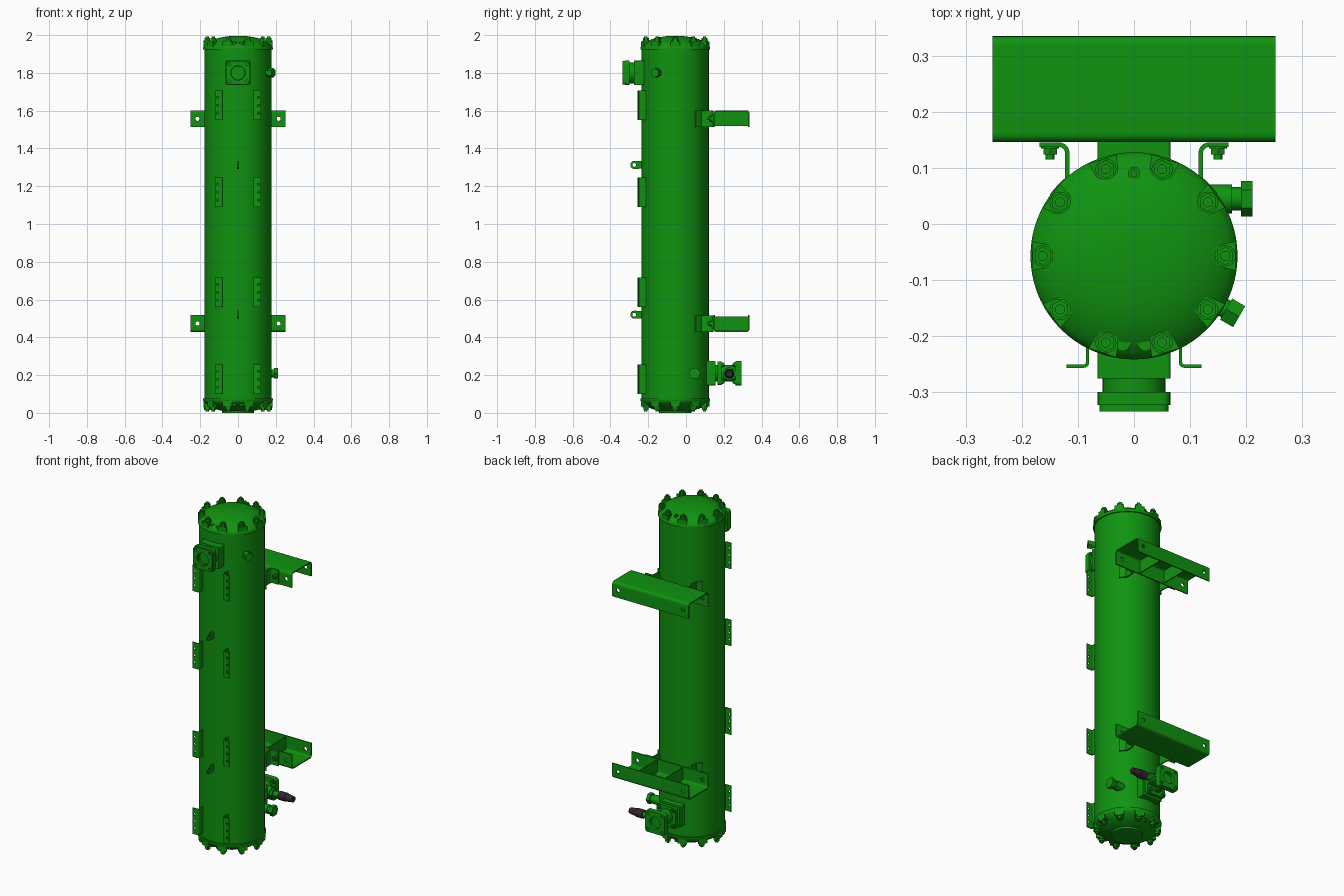
import bpy, bmesh
from math import cos, sin, pi, radians
from mathutils import Vector, Matrix

if "Cube" in bpy.data.objects:
    bpy.data.objects.remove(bpy.data.objects["Cube"])

X, Y, Z = Vector((1, 0, 0)), Vector((0, 1, 0)), Vector((0, 0, 1))
AXIS_Y = -0.057          # vessel axis
MID = 1.0                # half height, caps mirror about it
parts = []


def material(name, color):
    m = bpy.data.materials.new(name)
    m.use_nodes = True
    m.diffuse_color = color
    m.node_tree.nodes["Principled BSDF"].inputs["Base Color"].default_value = color
    return m


GREEN = material("machine green", (0.005, 0.29, 0.005, 1))
DARK = material("dark plastic", (0.035, 0.018, 0.03, 1))


def add(name, mesh, mat=GREEN):
    ob = bpy.data.objects.new(name, mesh)
    bpy.context.collection.objects.link(ob)
    mesh.materials.clear()
    mesh.materials.append(mat)
    parts.append(ob)
    return ob


def finish(name, bm, mat=GREEN):
    mesh = bpy.data.meshes.new(name)
    bm.to_mesh(mesh)
    bm.free()
    return add(name, mesh, mat)


def rod_into(bm, a, b, r, n, r2=None):
    a, b = Vector(a), Vector(b)
    d = b - a
    m = Matrix.Translation((a + b) / 2) @ Z.rotation_difference(d).to_matrix().to_4x4()
    bmesh.ops.create_cone(bm, cap_ends=True, segments=n, radius1=r,
                          radius2=r if r2 is None else r2, depth=d.length, matrix=m)


def rod(name, a, b, r, n=24, r2=None, mat=GREEN):
    bm = bmesh.new()
    rod_into(bm, a, b, r, n, r2)
    return finish(name, bm, mat)


def bolt(name, base, direction, r, nut, stud):
    """Washer, hex nut and stud along a direction."""
    base, d = Vector(base), Vector(direction)
    bm = bmesh.new()
    rod_into(bm, base, base + d * nut * 0.25, r * 1.15, 16)
    rod_into(bm, base, base + d * nut, r, 6)
    rod_into(bm, base, base + d * stud, r * 0.55, 12)
    return finish(name, bm)


def plate(name, outline, thick, centre, u=X, v=Y, holes=()):
    """Flat outline in the u,v plane, thickened both ways, with round holes."""
    cu = bpy.data.curves.new(name, 'CURVE')
    cu.dimensions, cu.fill_mode, cu.extrude = '2D', 'BOTH', thick / 2
    loops = [outline] + [circle(r, 24, (a, b)) for a, b, r in holes]
    for loop in loops:
        sp = cu.splines.new('POLY')
        sp.points.add(len(loop) - 1)
        sp.use_cyclic_u = True
        for p, q in zip(sp.points, loop):
            p.co = (q[0], q[1], 0, 1)
    tmp = bpy.data.objects.new(name, cu)
    bpy.context.collection.objects.link(tmp)
    dg = bpy.context.evaluated_depsgraph_get()
    mesh = bpy.data.meshes.new_from_object(tmp.evaluated_get(dg))
    bpy.data.objects.remove(tmp)
    frame = Matrix((u, v, u.cross(v))).transposed().to_4x4()
    mesh.transform(Matrix.Translation(centre) @ frame)
    bm = bmesh.new()
    bm.from_mesh(mesh)
    bmesh.ops.remove_doubles(bm, verts=bm.verts, dist=1e-5)
    bmesh.ops.recalc_face_normals(bm, faces=bm.faces)
    return finish(name, bm)


def circle(r, n=24, c=(0, 0)):
    return [(c[0] + r * cos(2 * pi * i / n), c[1] + r * sin(2 * pi * i / n)) for i in range(n)]


def fillet(path, r):
    out = [Vector(path[0])]
    for a, b, c in zip(path, path[1:], path[2:]):
        a, b, c = Vector(a), Vector(b), Vector(c)
        p, q = b + (a - b).normalized() * r, b + (c - b).normalized() * r
        out += [p.lerp(b, t / 5).lerp(b.lerp(q, t / 5), t / 5) for t in range(6)]
    return out + [Vector(path[-1])]


def rounded_square(h, r):
    return fillet([(0, -h), (h, -h), (h, h), (-h, h), (-h, -h), (0, -h)], r)[:-1]


def strip(path, t):
    """Outline of a bent sheet of thickness t."""
    left, right = [], []
    for i, p in enumerate(path):
        d1 = (p - path[max(i - 1, 0)]) if i else path[1] - p
        d2 = (path[i + 1] - p) if i < len(path) - 1 else d1
        d = (d1.normalized() + d2.normalized()).normalized()
        n = Vector((-d.y, d.x)) * t / 2 / d.dot(d1.normalized())
        left.append(p + n)
        right.append(p - n)
    return left + right[::-1]


def drill(ob, holes):
    bm = bmesh.new()
    for a, b, r in holes:
        rod_into(bm, a, b, r, 16)
    cutter = finish("cutter", bm)
    parts.remove(cutter)
    mod = ob.modifiers.new("holes", 'BOOLEAN')
    mod.operation, mod.solver, mod.object = 'DIFFERENCE', 'EXACT', cutter
    dg = bpy.context.evaluated_depsgraph_get()
    mesh = bpy.data.meshes.new_from_object(ob.evaluated_get(dg))
    ob.modifiers.clear()
    ob.data = mesh
    bpy.data.objects.remove(cutter)


def revolve(name, profile, n=72):
    bm = bmesh.new()
    vs = [bm.verts.new((r, AXIS_Y, z)) for r, z in profile]
    es = [bm.edges.new(e) for e in zip(vs, vs[1:])]
    bmesh.ops.spin(bm, geom=vs + es, cent=(0, AXIS_Y, 0), axis=Z, angle=2 * pi, steps=n)
    bmesh.ops.remove_doubles(bm, verts=bm.verts, dist=1e-5)
    bmesh.ops.recalc_face_normals(bm, faces=bm.faces)
    return finish(name, bm)


# Vessel shell
rod("vessel_shell", (0, AXIS_Y, 0.07), (0, AXIS_Y, 1.93), 0.178, 72)

# Domed end caps with ten bolted ears each
DOME = [(0, 1.996), (0.05, 1.994), (0.09, 1.988), (0.125, 1.978), (0.155, 1.963),
        (0.173, 1.95), (0.182, 1.94), (0.185, 1.93), (0.185, 1.923), (0.17, 1.923)]
EAR = [(0.182, -0.026), (0.182, 0.026)] + [
    (0.163 + 0.022 * cos(a), 0.022 * sin(a)) for a in [pi * (0.55 + 0.1 * i) for i in range(10)]]
for label, s in (("top", 1), ("bottom", -1)):
    def zz(z): return MID + s * (z - MID)
    revolve(label + "_cap", [(r, zz(z)) for r, z in DOME])
    for i in range(10):
        a = i * pi / 5
        u, v = Vector((cos(a), sin(a), 0)), Vector((-sin(a), cos(a), 0))
        plate(label + "_cap_ear", EAR, 0.036, (0, AXIS_Y, zz(1.949)), u, v)
        seat = u * 0.163 + Vector((0, AXIS_Y, zz(1.967)))
        bolt(label + "_cap_bolt", seat, Z * s, 0.0165, 0.017, 0.025)
    bolt(label + "_vent_plug", (0, 0.09, zz(1.96)), Z * s, 0.011, 0.014, 0.018)
    for sx in (-1, 1):
        rod(label + "_cap_web", (sx * 0.02, -0.213, zz(1.935)), (sx * 0.02, -0.213, zz(1.963)), 0.014)
rod("bottom_cap_pad", (0, AXIS_Y, 0.03), (0, AXIS_Y, 0), 0.085, 48)

# Mounting channels, the upper one opening down and the lower one up
for label, zc, s in (("upper", 1.557, 1), ("lower", 0.473, -1)):
    u_path = [(0.15, zc - s * 0.044), (0.15, zc + s * 0.041),
              (0.332, zc + s * 0.041), (0.332, zc - s * 0.044)]
    channel = plate(label + "_channel", strip(fillet(u_path, 0.014), 0.007), 0.505, (0, 0, 0), Y, Z)
    drill(channel, [((x, 0.1, zc), (x, 0.4, zc), 0.011) for x in (-0.215, 0.215)])
    for sx in (-1, 1):
        plate(label + "_channel_rib", [(0.15, -0.038), (0.332, -0.038), (0.332, 0.038), (0.15, 0.038)],
              0.006, (sx * 0.085, 0, zc), Y, Z)
        # Bent clamp between shell and channel
        foot = [(sx * 0.119, 0.06), (sx * 0.119, 0.142), (sx * 0.169, 0.142)]
        plate(label + "_clamp", strip(fillet(foot, 0.018), 0.008), 0.087, (0, 0, zc))
        arc = [Vector((sx * 0.182 * cos(radians(a)), AXIS_Y + 0.182 * sin(radians(a))))
               for a in range(36, 51, 3)]
        plate(label + "_clamp_saddle", strip(arc, 0.008), 0.087, (0, 0, zc))
        bolt(label + "_clamp_bolt", (sx * 0.15, 0.138, zc), -Y, 0.014, 0.014, 0.023)

# Angle tabs down the front, with three holes each
for zc in (1.628, 1.168, 0.638, 0.178):
    for sx in (-1, 1):
        path = [(sx * 0.083, -0.205), (sx * 0.083, -0.254), (sx * 0.121, -0.254)]
        tab = plate("front_angle_tab", strip(fillet(path, 0.008), 0.006), 0.155, (0, 0, zc))
        drill(tab, [((sx * 0.108, -0.27, zc + dz), (sx * 0.108, -0.24, zc + dz), 0.006)
                    for dz in (-0.042, 0, 0.042)])

# Lifting lugs
for zc in (1.313, 0.52):
    lug = [(-0.225, 0.02), (-0.225, -0.02)] + [
        (-0.274 + 0.021 * cos(a), 0.021 * sin(a)) for a in [-pi * (0.5 + i / 12) for i in range(13)]]
    plate("lifting_lug", lug, 0.009, (0, 0, zc), Y, Z, [(-0.274, 0, 0.01)])


def flange(name, y0, y1, zc, half, bore):
    plate(name, rounded_square(half, 0.018), abs(y1 - y0), (0, (y0 + y1) / 2, zc), X, Z,
          [(0, 0, bore)] + [(a, b, 0.008) for a in (-0.046, 0.046) for b in (-0.046, 0.046)])


# Upper front nozzle
ZN = 1.8
plate("nozzle_block", rounded_square(0.065, 0.006), 0.065, (0, -0.2435, ZN), X, Z)
rod("nozzle_neck", (0, -0.27, ZN), (0, -0.31, ZN), 0.056, 40)
flange("nozzle_flange", -0.3, -0.323, ZN, 0.065, 0.035)
flange("nozzle_flange_face", -0.323, -0.335, ZN, 0.062, 0.038)

# Lower rear valve
ZV = 0.21
plate("valve_block", rounded_square(0.065, 0.006), 0.05, (0, 0.13, ZV), X, Z)
flange("valve_inner_flange", 0.168, 0.188, ZV, 0.062, 0.035)
rod("valve_neck", (0, 0.15, ZV), (0, 0.275, ZV), 0.043, 32)
flange("valve_outer_flange", 0.262, 0.294, ZV, 0.064, 0.035)
for y0, d in ((0.188, Y), (0.262, -Y)):
    for a in (-0.046, 0.046):
        for b in (-0.046, 0.046):
            bolt("valve_bolt", (a, y0, ZV + b), d, 0.012, 0.011, 0.016)
ZS, YS = 0.207, 0.23
rod("valve_bonnet", (0, YS, ZS), (0.065, YS, ZS), 0.034, 24)
rod("valve_gland", (0.06, YS, ZS), (0.08, YS, ZS), 0.03, 6)
rod("valve_stem", (0.06, YS, ZS), (0.125, YS, ZS), 0.017)
rod("stem_cap_collar", (0.115, YS, ZS), (0.16, YS, ZS), 0.025, 16, mat=DARK)
rod("stem_cap", (0.16, YS, ZS), (0.207, YS, ZS), 0.023, 16, 0.017, mat=DARK)

# Side fittings
radial = Vector((cos(radians(-30)), sin(radians(-30)), 0))
base = Vector((0, AXIS_Y, ZN))
rod("upper_side_neck", base + radial * 0.165, base + radial * 0.195, 0.017)
rod("upper_side_hex", base + radial * 0.19, base + radial * 0.217, 0.025, 6)
rod("lower_side_boss", (0.12, 0.045, ZV), (0.175, 0.045, ZV), 0.026)
rod("lower_side_neck", (0.17, 0.045, ZV), (0.195, 0.045, ZV), 0.021)
rod("lower_side_hex", (0.191, 0.045, ZV), (0.212, 0.045, ZV), 0.032, 6)

# Smooth the round parts, keep edges crisp
bpy.ops.object.select_all(action='DESELECT')
for ob in parts:
    ob.select_set(True)
bpy.context.view_layer.objects.active = parts[0]
bpy.ops.object.shade_smooth_by_angle(angle=radians(30))
